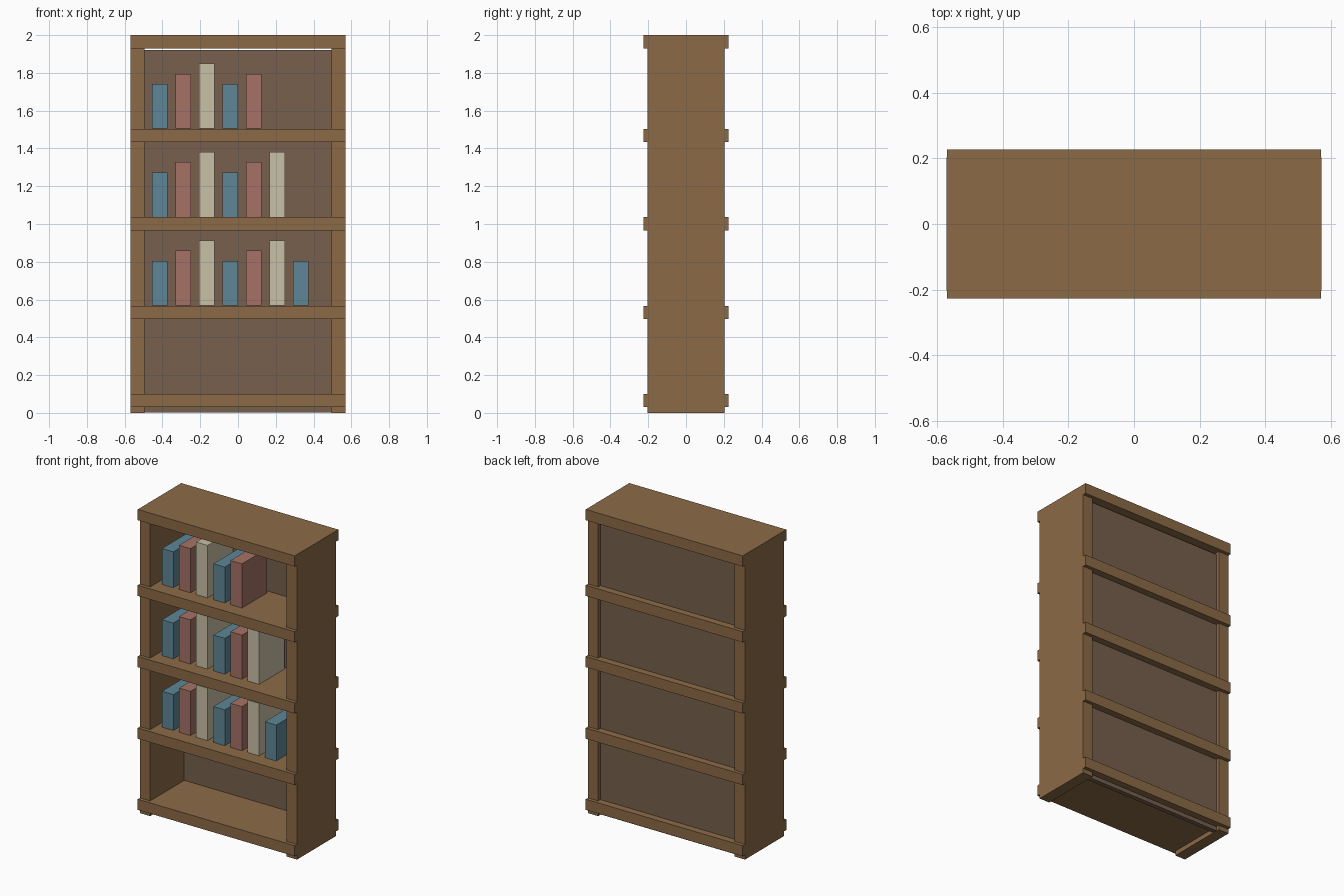
import bpy, bmesh

if "Cube" in bpy.data.objects:
    bpy.data.objects.remove(bpy.data.objects["Cube"])


def linear(c):
    c /= 255
    return c / 12.92 if c <= 0.04045 else ((c + 0.055) / 1.055) ** 2.4


def material(name, rgb):
    m = bpy.data.materials.new(name)
    m.diffuse_color = (*[linear(c) for c in rgb], 1)
    m.use_nodes = True
    m.node_tree.nodes["Principled BSDF"].inputs["Base Color"].default_value = m.diffuse_color
    return m


def box(name, x0, x1, y0, y1, z0, z1, mat):
    bm = bmesh.new()
    bmesh.ops.create_cube(bm, size=1)
    for v in bm.verts:
        v.co = (x1 if v.co.x > 0 else x0,
                y1 if v.co.y > 0 else y0,
                z1 if v.co.z > 0 else z0)
    me = bpy.data.meshes.new(name)
    bm.to_mesh(me)
    bm.free()
    me.materials.append(mat)
    ob = bpy.data.objects.new(name, me)
    bpy.context.collection.objects.link(ob)
    return ob


wood = material("wood", (140, 106, 70))
backing = material("dark_wood", (119, 96, 77))
covers = [material("blue_cover", (94, 134, 150)),
          material("red_cover", (166, 114, 102)),
          material("cream_cover", (200, 192, 165))]

# Side panels
box("left_side", -0.57, -0.495, -0.203, 0.203, 0, 1.999, wood)
box("right_side", 0.495, 0.57, -0.203, 0.203, 0, 1.999, wood)

# Back panel, set in from the rear edge and stopping just under the top
box("back_panel", -0.495, 0.495, 0.15, 0.18, 0.003, 1.92, backing)

# Boards: base, three shelves and top, overhanging front and back
shelf_tops = [0.10, 0.567, 1.036, 1.503, 2.0]
names = ["base_board", "lower_shelf", "middle_shelf", "upper_shelf", "top_board"]
for name, top in zip(names, shelf_tops):
    box(name, -0.5695, 0.5695, -0.226, 0.226, top - 0.07, top, wood)

# Books: three heights and colours in turn, one fewer on each higher shelf
for row, count in enumerate((7, 6, 5)):
    z = shelf_tops[row + 1] + 0.002
    for i in range(count):
        x = -0.415 + i * 0.1245
        k = i % 3
        box(f"book_{row + 1}_{i + 1}", x - 0.0415, x + 0.0415, -0.137, 0.125,
            z, z + 0.235 + 0.0545 * k, covers[k])
